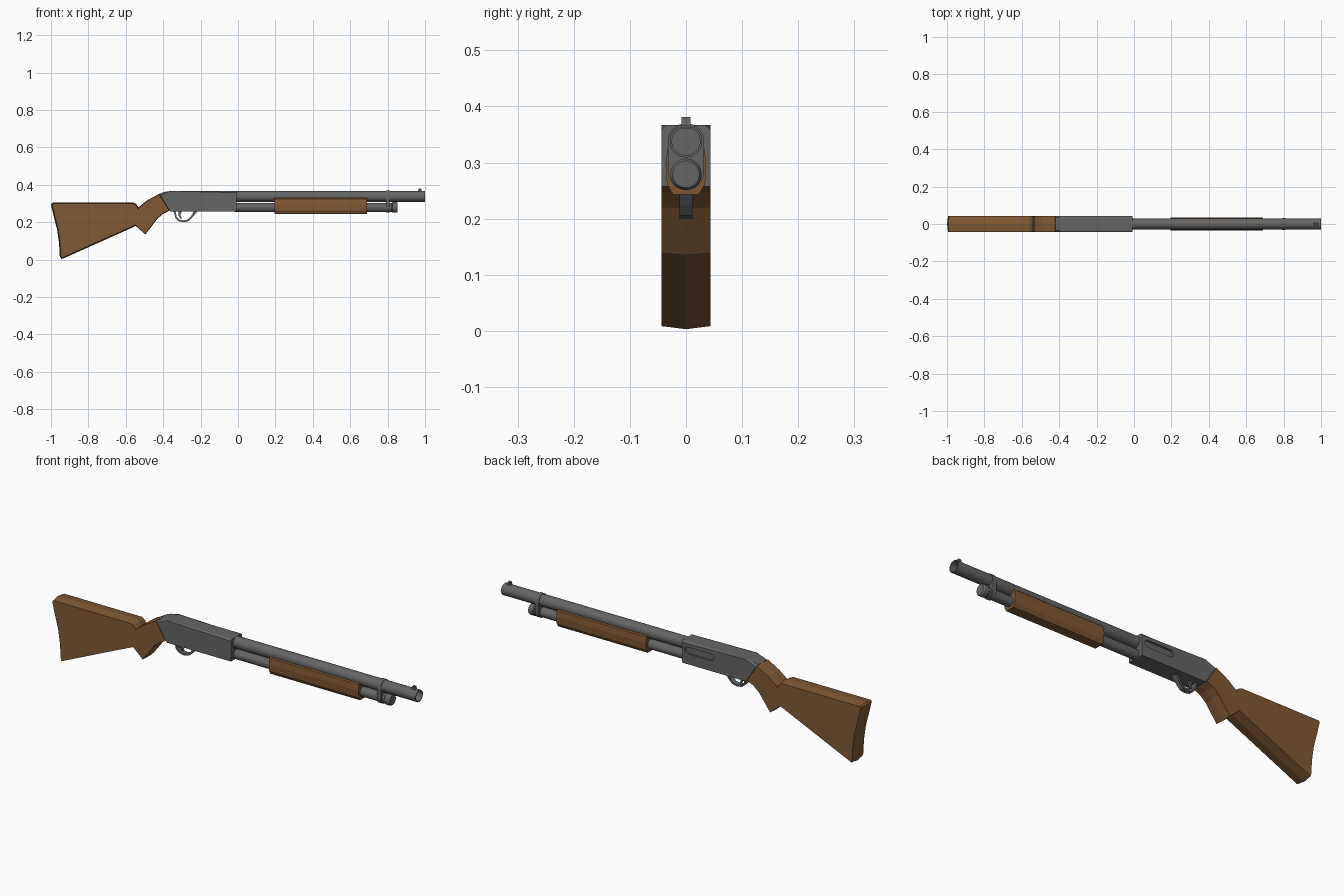
import bpy, bmesh
from math import pi, sin, cos
from mathutils import Vector

if "Cube" in bpy.data.objects:
    bpy.data.objects.remove(bpy.data.objects["Cube"])


def material(name, rgb):
    m = bpy.data.materials.new(name)
    m.diffuse_color = (*rgb, 1)
    m.use_nodes = True
    m.node_tree.nodes["Principled BSDF"].inputs["Base Color"].default_value = m.diffuse_color
    return m


WOOD = material("wood", (0.22, 0.10, 0.033))
STEEL = material("steel", (0.13, 0.13, 0.13))


def finish(name, bm, mat, smooth=False):
    bmesh.ops.recalc_face_normals(bm, faces=bm.faces)
    me = bpy.data.meshes.new(name)
    bm.to_mesh(me)
    bm.free()
    me.materials.append(mat)
    ob = bpy.data.objects.new(name, me)
    bpy.context.collection.objects.link(ob)
    if smooth:
        bpy.ops.object.select_all(action='DESELECT')
        ob.select_set(True)
        bpy.context.view_layer.objects.active = ob
        bpy.ops.object.shade_smooth_by_angle(angle=pi / 6)
    return ob


def loft(rings):
    """Closed solid through matching rings of points."""
    bm = bmesh.new()
    vr = [[bm.verts.new(p) for p in r] for r in rings]
    n = len(vr[0])
    for a, b in zip(vr, vr[1:]):
        for i in range(n):
            j = (i + 1) % n
            bm.faces.new((a[i], a[j], b[j], b[i]))
    bm.faces.new(vr[0])
    bm.faces.new(vr[-1])
    return bm


def inset(profile, d):
    """Move a clockwise (x, z) outline inwards by d."""
    out = []
    for i, p in enumerate(profile):
        p = Vector(p)
        a = (p - Vector(profile[i - 1])).normalized()
        b = (Vector(profile[(i + 1) % len(profile)]) - p).normalized()
        n = Vector((a.y + b.y, -a.x - b.x)).normalized()
        out.append(tuple(p + n * d))
    return out


def side_prism(profile, y0, y1):
    return loft([[(x, y, z) for x, z in profile] for y in (y0, y1)])


def ridged(profile, w, d):
    """Side profile with a slight ridge along the centre plane."""
    low = inset(profile, d)
    return loft([[(x, y, z) for x, z in p]
                 for p, y in ((low, -w), (profile, 0), (low, w))])


def turned(stations, z, n=32):
    """Round part along x from (x, radius) stations."""
    return loft([[(x, r * cos(2 * pi * i / n), z + r * sin(2 * pi * i / n))
                  for i in range(n)] for x, r in stations])


BZ, TZ, W = 0.338, 0.279, 0.044

# Butt stock and grip
stock = [(-1, 0.295), (-0.992, 0.305), (-0.56, 0.305), (-0.545, 0.298), (-0.532, 0.28),
         (-0.50, 0.22), (-0.55, 0.178), (-0.93, 0.008), (-0.945, 0.003), (-0.953, 0.02),
         (-0.957, 0.09), (-0.967, 0.16), (-0.985, 0.23)]
finish("butt_stock", ridged(stock, W, 0.006), WOOD)
grip = [(-0.552, 0.185), (-0.535, 0.278), (-0.487, 0.316), (-0.421, 0.352),
        (-0.365, 0.262), (-0.40, 0.245), (-0.432, 0.218), (-0.46, 0.18), (-0.495, 0.135)]
finish("grip", ridged(grip, W, 0.003), WOOD)

# Receiver with chamfered top and a recessed ejection port
bm = side_prism([(-0.421, 0.352), (-0.395, 0.362), (-0.36, 0.367), (-0.008, 0.367),
                 (-0.008, 0.257), (-0.362, 0.257)], -W, W)
top = [e for e in bm.edges if all(v.co.z > 0.34 for v in e.verts)
       and abs(e.verts[0].co.y - e.verts[1].co.y) < 0.001]
bmesh.ops.bevel(bm, geom=top, offset=0.009, segments=1, affect='EDGES')
receiver = finish("receiver", bm, STEEL)
slot = [(cx + 0.017 * cos(a), 0.325 + 0.017 * sin(a))
        for cx, s in ((-0.04, -pi / 2), (-0.168, pi / 2))
        for a in [s + pi * k / 8 for k in range(9)]]
cutter = finish("port_cutter", side_prism(slot, W - 0.01, W + 0.03), STEEL)
cutter.hide_render = True
mod = receiver.modifiers.new("port", 'BOOLEAN')
mod.operation, mod.object, mod.solver = 'DIFFERENCE', cutter, 'EXACT'
bpy.context.view_layer.objects.active = receiver
bpy.ops.object.modifier_apply(modifier="port")
bpy.data.objects.remove(cutter)

# Barrel, magazine tube and end cap
finish("barrel", turned([(-0.02, 0.029), (1, 0.029), (1, 0.025), (0.96, 0.025)], BZ), STEEL, True)
finish("magazine_tube", turned([(-0.02, 0.024), (0.83, 0.024)], TZ), STEEL, True)
finish("magazine_cap", turned([(0.822, 0.025), (0.826, 0.028), (0.848, 0.028), (0.854, 0.024)], TZ),
       STEEL, True)

# Clamp holding barrel and tube together
ring = [(0.032 * cos(a), c + 0.032 * sin(a)) for c, s in ((BZ, 0), (TZ + 0.004, pi))
        for a in [s + pi * k / 16 for k in range(17)]]
finish("barrel_clamp", loft([[(x, y, z) for y, z in ring] for x in (0.79, 0.81)]), STEEL, True)

# Sliding fore-end
half = [(0.024, 0.333), (0.033, 0.325), (0.036, 0.295), (0.034, 0.262), (0.023, 0.243)]
section = half + [(-y, z) for y, z in reversed(half)]
finish("fore_end", loft([[(x, y, z) for y, z in section] for x in (0.195, 0.69)]), WOOD)

# Front sight
finish("front_sight", side_prism([(0.962, 0.36), (0.966, 0.381), (0.979, 0.381), (0.983, 0.36)],
                                 -0.008, 0.008), STEEL)

# Trigger guard and trigger
outer = [(-0.362, 0.26), (-0.343, 0.255), (-0.335, 0.222), (-0.318, 0.206), (-0.29, 0.2),
         (-0.263, 0.206), (-0.245, 0.224), (-0.222, 0.252), (-0.218, 0.26)]
inner = [(-0.334, 0.26), (-0.333, 0.253), (-0.327, 0.226), (-0.313, 0.214), (-0.29, 0.209),
         (-0.268, 0.214), (-0.253, 0.229), (-0.24, 0.25), (-0.238, 0.26)]
finish("trigger_guard", side_prism(outer + inner[::-1], -0.012, 0.012), STEEL)
finish("trigger", side_prism([(-0.318, 0.26), (-0.3, 0.26), (-0.308, 0.238), (-0.3, 0.219),
                              (-0.306, 0.217), (-0.318, 0.236)], -0.006, 0.006), STEEL)
